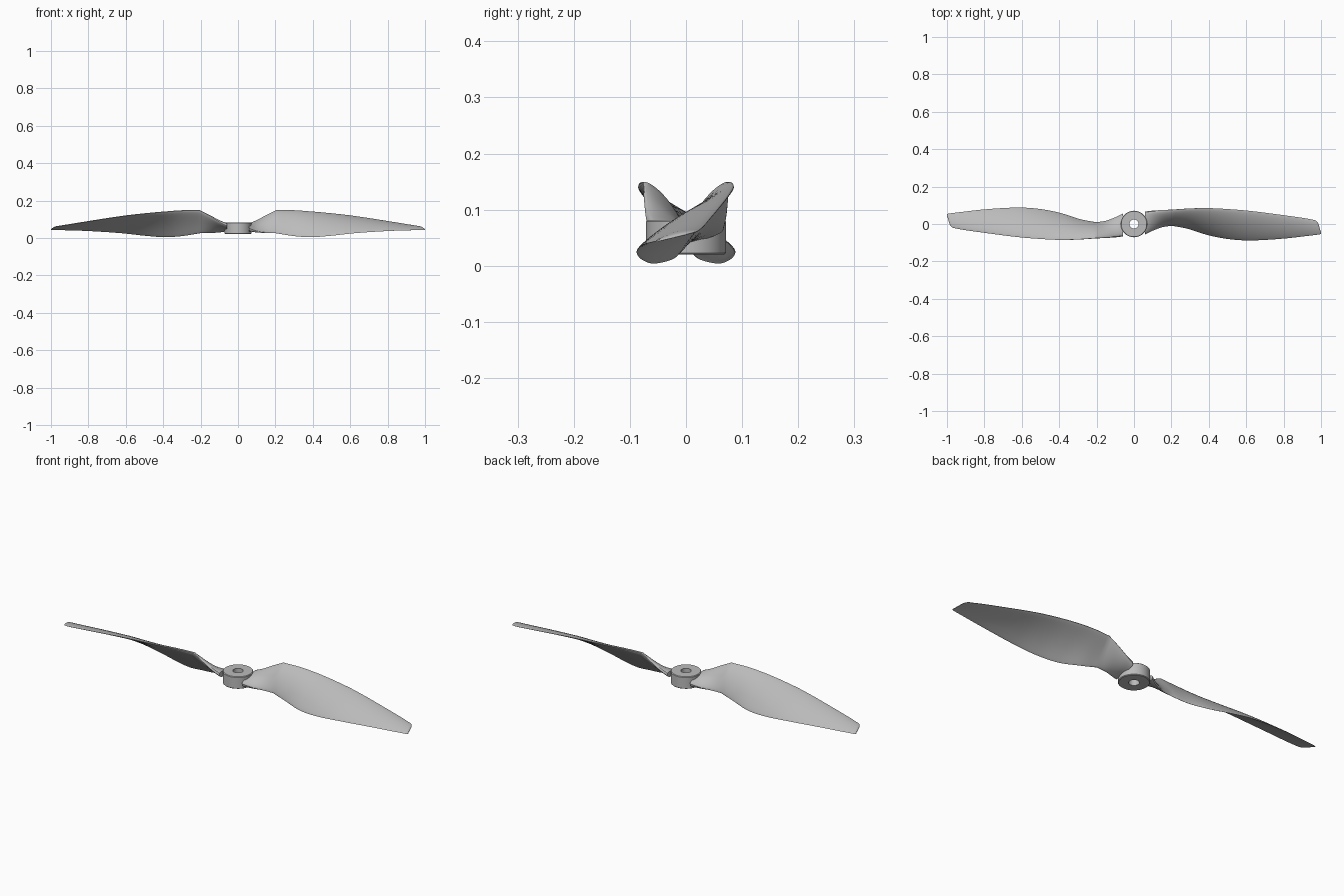
import bpy, bmesh, math
from mathutils import Vector

cube = bpy.data.objects.get("Cube")
if cube:
    bpy.data.objects.remove(cube)

GREY = (0.5, 0.5, 0.5, 1)
mat = bpy.data.materials.new("grey plastic")
mat.use_nodes = True
mat.diffuse_color = GREY
mat.node_tree.nodes["Principled BSDF"].inputs["Base Color"].default_value = GREY


def finish(bm, name, angle):
    bmesh.ops.recalc_face_normals(bm, faces=bm.faces)
    mesh = bpy.data.meshes.new(name)
    bm.to_mesh(mesh)
    bm.free()
    mesh.materials.append(mat)
    obj = bpy.data.objects.new(name, mesh)
    bpy.context.collection.objects.link(obj)
    bpy.ops.object.select_all(action="DESELECT")
    obj.select_set(True)
    bpy.context.view_layer.objects.active = obj
    bpy.ops.object.shade_smooth_by_angle(angle=math.radians(angle))
    return obj


# Blade stations: x, high edge y z, low edge y z, thickness
ROOT = [(.06, .066, .07, -.055, .045, .032),
        (.1, .07, .09, -.035, .033, .028),
        (.15, .073, .12, -.016, .027, .025),
        (.205, .076, .149, -.009, .025, .022)]
BLADE = [ROOT[-1],
         (.29, .082, .148, -.026, .011, .021),
         (.39, .085, .141, -.058, .004, .019),
         (.5, .08, .131, -.08, .012, .017),
         (.62, .07, .117, -.088, .025, .015),
         (.8, .047, .089, -.078, .037, .011),
         (.95, .024, .064, -.061, .042, .008),
         (.982, .008, .058, -.057, .043, .006),
         (1, -.046, .045, -.054, .043, .003)]


def smooth_stations(rows, steps):
    """Hermite interpolation along x through the given stations."""
    rows = [Vector(r) for r in rows]

    def slope(i):
        a, b = rows[max(i - 1, 0)], rows[min(i + 1, len(rows) - 1)]
        return (b - a) / (b[0] - a[0])

    out = []
    for i in range(len(rows) - 1):
        a, b = rows[i], rows[i + 1]
        h = b[0] - a[0]
        for k in range(steps):
            t = k / steps
            s = t * t * (3 - 2 * t)
            out.append(a * (1 - s) + b * s
                       + slope(i) * h * t * (1 - t) ** 2
                       - slope(i + 1) * h * t * t * (1 - t))
    return out + [rows[-1]]


def section(bm, row, count=36):
    """Cambered aerofoil loop in the yz plane, rounder at the high edge."""
    x, yh, zh, yl, zl, thick = row
    high, low = Vector((x, yh, zh)), Vector((x, yl, zl))
    chord = high - low
    normal = Vector((0, -chord.z, chord.y)).normalized()
    blunt = max(0, min(1, (.205 - x) / .14))
    camber = .05 * (1 - blunt) * chord.length
    loop = []
    for i in range(count):
        a = 2 * math.pi * i / count
        c, s = math.cos(a), math.sin(a)
        side = math.copysign(abs(s) ** (1 - .45 * blunt), s)
        half = thick / 2 * side * (1 + .3 * c * (1 - blunt))
        point = (high + low) / 2 + chord * c / 2
        loop.append(bm.verts.new(point + normal * (half + camber * s * s)))
    return loop


def make_blade(name, turn):
    bm = bmesh.new()
    rows = smooth_stations(ROOT, 4)[:-1] + smooth_stations(BLADE, 6)
    loops = [section(bm, r) for r in rows]
    for a, b in zip(loops, loops[1:]):
        for i in range(len(a)):
            j = (i + 1) % len(a)
            bm.faces.new((a[i], a[j], b[j], b[i]))
    bm.faces.new(loops[0])
    bm.faces.new(loops[-1])
    for v in bm.verts:
        v.co.x, v.co.y = v.co.x * turn, v.co.y * turn
    finish(bm, name, 24)


make_blade("left_blade", 1)
make_blade("right_blade", -1)

# Hub: lathed ring with a through bore and slightly eased rims
PROFILE = [(.024, .02), (.068, .02), (.071, .023),
           (.071, .079), (.068, .082), (.024, .082)]
bm = bmesh.new()
SIDES = 64
rings = []
for k in range(SIDES):
    a = 2 * math.pi * k / SIDES
    rings.append([bm.verts.new((r * math.cos(a), r * math.sin(a), z)) for r, z in PROFILE])
for k in range(SIDES):
    a, b = rings[k], rings[(k + 1) % SIDES]
    for i in range(len(PROFILE)):
        j = (i + 1) % len(PROFILE)
        bm.faces.new((a[i], b[i], b[j], a[j]))
finish(bm, "hub", 30)
